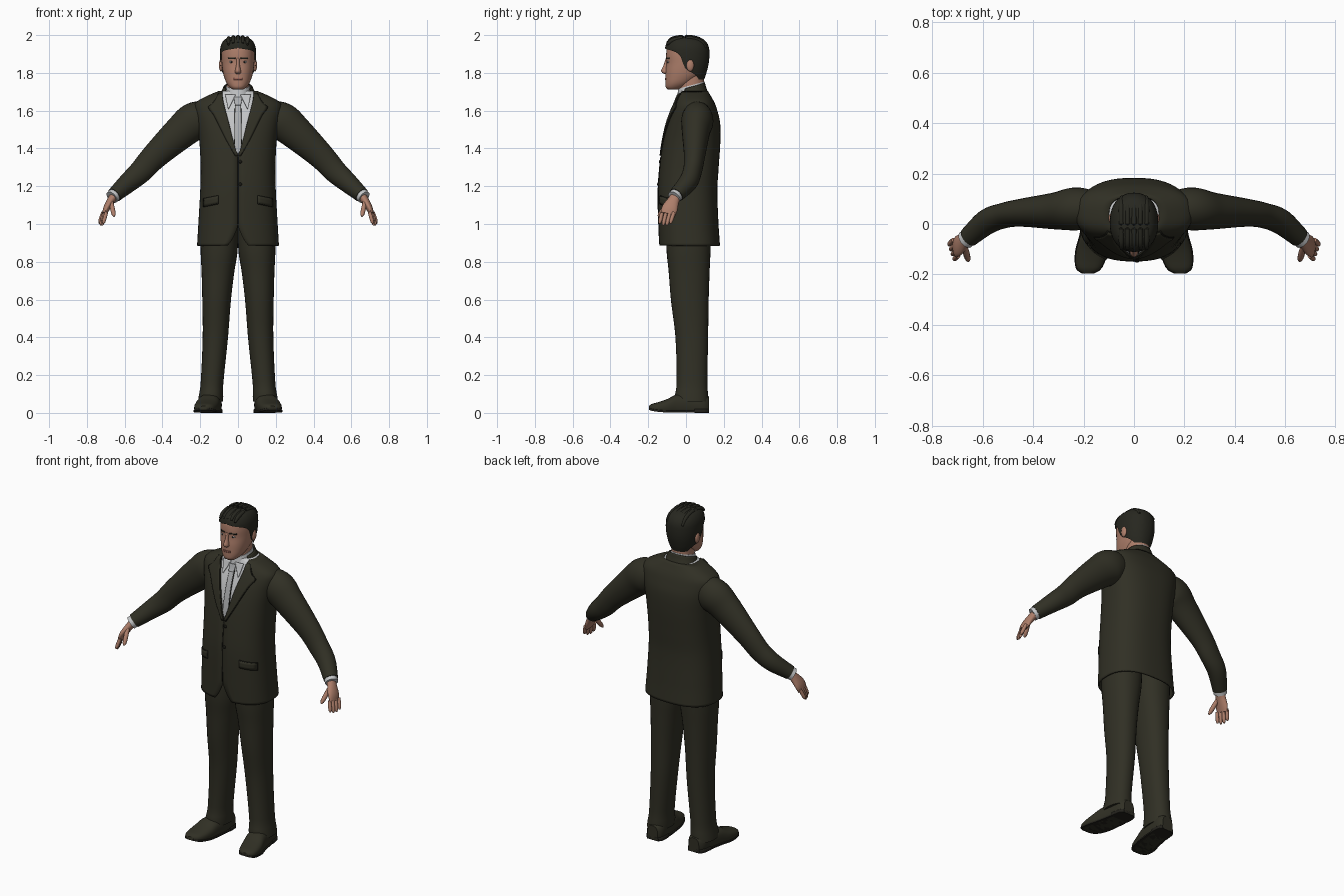
import bpy, bmesh
from math import sin, cos, asin, pi, copysign
from mathutils import Vector

if "Cube" in bpy.data.objects:
    bpy.data.objects.remove(bpy.data.objects["Cube"], do_unlink=True)

made = []


def material(name, *rgb):
    m = bpy.data.materials.new(name)
    m.use_nodes = True
    m.diffuse_color = (*rgb, 1)
    m.node_tree.nodes["Principled BSDF"].inputs["Base Color"].default_value = (*rgb, 1)
    return m


suit = material("dark olive cloth", .030, .029, .018)
seam = material("seam black", .010, .010, .007)
hair_mat = material("dark hair", .020, .020, .014)
skin = material("skin", .42, .21, .145)
lip = material("lips", .30, .12, .09)
white = material("shirt white", .56, .57, .58)
tie_mat = material("tie grey", .42, .43, .44)
eye_mat = material("eye white", .5, .47, .45)
iris_mat = material("iris", .03, .03, .03)
sole_mat = material("shoe sole", .016, .015, .011)


def curve(table, t):
    """Smooth interpolation of table rows (t, values...)."""
    last = len(table) - 1
    t = min(max(t, table[0][0]), table[-1][0])
    i = max(k for k in range(last) if table[k][0] <= t)
    p, q = table[i], table[i + 1]
    h = q[0] - p[0]
    f = (t - p[0]) / h

    def slope(k, c):
        a, b = table[max(k - 1, 0)], table[min(k + 1, last)]
        return (b[c] - a[c]) / (b[0] - a[0])
    g = f * f * (3 - 2 * f)
    return [p[c] + (q[c] - p[c]) * g + h * f * (1 - f) * ((1 - f) * slope(i, c) - f * slope(i + 1, c))
            for c in range(1, len(p))]


def steps(a, b, n):
    return [a + (b - a) * i / n for i in range(n + 1)]


def power(v, e):
    return copysign(abs(v) ** (2 / e), v)


def build(name, rings, mat, closed=True, caps=True, side=1, thick=0):
    """Skin a list of rings; side=-1 mirrors the part."""
    if side < 0:
        rings = [[Vector((-p.x, p.y, p.z)) for p in reversed(r)] for r in rings]
    bm = bmesh.new()
    grid = [[bm.verts.new(p) for p in r] for r in rings]
    n = len(rings[0])
    for a, b in zip(grid, grid[1:]):
        for j in range(n if closed else n - 1):
            k = (j + 1) % n
            bm.faces.new((a[j], a[k], b[k], b[j]))
    if caps:
        bm.faces.new(grid[-1])
        if caps != "top":
            bm.faces.new(grid[0][::-1])
            bmesh.ops.recalc_face_normals(bm, faces=bm.faces)
    return finish(name, bm, mat, thick)


def finish(name, bm, mat, thick=0):
    mesh = bpy.data.meshes.new(name)
    bm.to_mesh(mesh)
    bm.free()
    mesh.materials.append(mat)
    ob = bpy.data.objects.new(name, mesh)
    bpy.context.collection.objects.link(ob)
    if thick:
        mod = ob.modifiers.new("thickness", "SOLIDIFY")
        mod.thickness, mod.offset = thick, -1
    made.append(ob)
    return ob


def levels(table, rows, cols, e=2.2, start=None, tilt=0):
    """Level rings from rows (z, centre x, half width, front y, back y)."""
    rings = []
    for z in steps(table[0][0], table[-1][0], rows):
        xc, w, yf, yb = curve(table, z)
        t0 = start(z, w) if start else 0
        ts = steps(t0, 2 * pi - t0, cols)
        rings.append([Vector((xc + w * power(sin(t), e), (yf + yb) / 2 - (yb - yf) / 2 * power(cos(t), e),
                              z - tilt * cos(t))) for t in (ts if start else ts[:-1])])
    return rings


def tube(name, table, mat, side=1, rows=20, cols=20, e=2):
    """Tube along a path with rows (t, x, y, z, y radius, other radius)."""
    rings = []
    for t in steps(table[0][0], table[-1][0], rows):
        x, y, z, ry, rn = curve(table, t)
        a, b = curve(table, t - .05), curve(table, t + .05)
        d = (Vector(b[:3]) - Vector(a[:3])).normalized()
        u = (Vector((0, 1, 0)) - d * d.y).normalized()
        v = d.cross(u)
        rings.append([Vector((x, y, z)) + u * ry * power(cos(k), e) + v * rn * power(sin(k), e)
                      for k in steps(0, 2 * pi, cols)[:-1]])
    return build(name, rings, mat, side=side)


def plate(name, table, e, left, right, z0, z1, off, mat, side=1, rows=14, cols=6, slant=0):
    """Thin plate lying on the front of a body of level rings."""
    rings = []
    for z in steps(z0, z1, rows):
        ring = []
        for x in steps(left(z), right(z), cols):
            zz = z - slant * (x - left(z))
            xc, w, yf, yb = curve(table, zz)
            k = min(1, abs(x - xc) / w)
            ring.append(Vector((x, (yf + yb) / 2 - (yb - yf) / 2 * (1 - k ** e) ** (1 / e) - off, zz)))
        rings.append(ring)
    return build(name, rings, mat, closed=False, caps=False, side=side, thick=.004)


def ball(name, at, size, mat):
    bm = bmesh.new()
    bmesh.ops.create_uvsphere(bm, u_segments=16, v_segments=10, radius=1)
    bmesh.ops.scale(bm, vec=size, verts=bm.verts)
    bmesh.ops.translate(bm, vec=at, verts=bm.verts)
    return finish(name, bm, mat)


# Jacket, open along the front with a V neck and a cutaway hem
E = 2.5
body = [(.885, 0, .217, -.143, .18), (1.0, 0, .21, -.146, .172), (1.18, 0, .2, -.148, .166),
        (1.3, 0, .198, -.14, .173), (1.44, 0, .205, -.122, .182), (1.54, 0, .22, -.1, .18),
        (1.61, 0, .232, -.075, .163), (1.645, 0, .222, -.06, .15), (1.68, 0, .16, -.05, .13),
        (1.705, 0, .1, -.042, .115)]
gap = [(.885, .055), (.92, .03), (.98, .004), (1.02, 0), (1.36, 0), (1.4, .014), (1.55, .052), (1.66, .08), (1.705, .085)]


def opening(z):
    return max(0, curve(gap, z)[0])


build("jacket", levels(body, 60, 56, E, lambda z, w: asin(min(1, opening(z) / w) ** (E / 2))),
      suit, closed=False, caps=False, thick=.008)
collar = [(1.68, 0, .1, -.045, .115), (1.705, 0, .086, -.04, .106), (1.728, 0, .076, -.035, .1)]
build("jacket_collar", levels(collar, 6, 40, 2.2, lambda z, w: 1.0, .02), suit,
      closed=False, caps=False, thick=.006)

# Shirt, collar and tie
chest = [(z, x, w - .012, yf + .012, yb - .012) for z, x, w, yf, yb in body if z > 1.25]
build("shirt", levels(chest, 24, 40, E), white)
build("shirt_collar", levels([(1.67, 0, .072, -.05, .105), (1.705, 0, .066, -.045, .1), (1.735, 0, .062, -.042, .098)],
                             6, 32, 2.2, tilt=.02), white)
plate("tie_edge", chest, E, lambda z: -.043 + .016 * z, lambda z: .043 - .016 * z, 1.365, 1.64, .003, seam)
plate("tie", chest, E, lambda z: -.04 + .016 * z, lambda z: .04 - .016 * z, 1.365, 1.64, .007, tie_mat)
plate("tie_knot", chest, E, lambda z: -.016 - .15 * (z - 1.63), lambda z: .016 + .15 * (z - 1.63),
      1.63, 1.672, .013, tie_mat)

# Lapels, collar wings and pocket flaps on both sides
lapel = [(1.36, .012), (1.45, .062), (1.58, .128), (1.62, .155), (1.64, .13), (1.695, .1)]
for s, word in ((1, "left"), (-1, "right")):
    plate(word + "_lapel_seam", body, E, opening, lambda z: curve(lapel, z)[0] + .004, 1.36, 1.69, .003, seam, s, 24)
    plate(word + "_lapel", body, E, opening, lambda z: curve(lapel, z)[0], 1.362, 1.69, .007, suit, s, 24)
    plate(word + "_collar_wing", chest, E, lambda z: .012 + .5 * (1.685 - z), lambda z: .068 - .2 * (1.685 - z),
          1.61, 1.685, .012, white, s)
    plate(word + "_pocket_seam", body, E, lambda z: .105, lambda z: .186, 1.105, 1.152, .003, seam, s, 3, slant=.2)
    plate(word + "_pocket_flap", body, E, lambda z: .107, lambda z: .184, 1.109, 1.148, .007, suit, s, 3, slant=.2)
for i, z in enumerate((1.33, 1.21)):
    ball(f"button_{i + 1}", (.012, curve(body, z)[2] - .001, z), (.009, .005, .009), seam)
plate("front_seam", body, E, lambda z: -.0015, lambda z: .0015, 1.0, 1.355, .002, seam, cols=1)

# Trousers, shoes, sleeves and hands
leg = [(.06, .146, .066, -.058, .118), (.09, .143, .065, -.06, .118), (.14, .139, .06, -.05, .113),
       (.4, .12, .067, -.056, .117), (.6, .113, .076, -.08, .12), (.75, .106, .087, -.092, .125),
       (.86, .1, .098, -.103, .13), (1.05, .099, .1, -.105, .135)]
shoe = [(-.197, .182, .02, .016, .036), (-.182, .18, .044, .011, .047), (-.15, .175, .057, .006, .056),
        (-.1, .166, .063, .002, .073), (-.05, .155, .06, .002, .097), (.03, .143, .056, .002, .1),
        (.1, .138, .05, .002, .1), (.122, .137, .034, .002, .085)]


def shoe_part(name, y0, y1, section, e, mat, s):
    rings = []
    for y in steps(y0, y1, 24):
        xc, w, low, high = curve(shoe, y)
        w, low, high = section(w, low, high)
        mid, half = low + .4 * (high - low), .6 * (high - low)
        rings.append([Vector((xc + w * power(cos(t), e), y, max(low, mid + half * power(sin(t), e))))
                      for t in steps(0, 2 * pi, 24)[:-1]])
    build(name, rings, mat, side=s)


arm = [(0, .15, .06, 1.56, .07, .085), (1, .228, .06, 1.545, .085, .1), (2, .305, .052, 1.485, .074, .09),
       (3, .44, .045, 1.36, .056, .07), (4, .513, .034, 1.28, .05, .062), (5, .58, .01, 1.22, .05, .053),
       (6, .655, -.052, 1.153, .04, .04)]
palm = [(0, .65, -.05, 1.155, .028, .024), (1, .672, -.066, 1.125, .031, .021),
        (2, .695, -.085, 1.085, .042, .018), (3, .708, -.095, 1.052, .039, .012)]


def finger(name, a, b, r, s):
    a, b = Vector(a), Vector(b)
    tube(name, [(t, *a.lerp(b, t), r * k, r * k) for t, k in ((0, .9), (.5, 1), (.85, .85), (1, .35))],
         skin, s, 8, 10)


for s, word in ((1, "left"), (-1, "right")):
    build(word + "_trouser_leg", levels(leg, 36, 32), suit, side=s)
    shoe_part(word + "_shoe", -.197, .122, lambda w, l, h: (w, l, h), 2.6, suit, s)
    shoe_part(word + "_sole", -.197, .122, lambda w, l, h: (w + .003, l, l + .012), 5, sole_mat, s)
    shoe_part(word + "_heel", .045, .122, lambda w, l, h: (w + .004, 0, .024), 5, sole_mat, s)
    tube(word + "_sleeve", arm, suit, s, 40, 28)
    tube(word + "_cuff", [(0, .64, -.04, 1.166, .036, .036), (1, .668, -.063, 1.141, .037, .036)], white, s, 3)
    tube(word + "_palm", palm, skin, s, 12)
    for i, k in enumerate((-1.5, -.5, .5, 1.5)):
        finger(f"{word}_finger_{i + 1}", (.706 + .006 * k, -.095 + .021 * k, 1.062),
               (.724 + .007 * k, -.112 + .019 * k, .987 + .01 * abs(k)), .0105, s)
    finger(word + "_thumb", (.672, -.088, 1.118), (.656, -.147, 1.04), .013, s)

# Neck and head
build("neck", levels([(1.64, 0, .06, -.035, .095), (1.8, 0, .06, -.04, .095)], 4, 28), skin)
face = [(1.712, 0, .028, -.095, -.04), (1.722, 0, .042, -.106, -.01), (1.745, 0, .06, -.109, .03),
        (1.78, 0, .074, -.109, .075), (1.81, 0, .081, -.108, .098), (1.85, 0, .086, -.104, .112),
        (1.9, 0, .088, -.105, .117), (1.94, 0, .084, -.097, .112), (1.968, 0, .062, -.07, .085)]
build("head", levels(face, 36, 36), skin)
build("nose", levels([(1.794, 0, .01, -.114, -.08), (1.803, 0, .017, -.129, -.08), (1.815, 0, .015, -.131, -.08),
                      (1.84, 0, .01, -.119, -.08), (1.878, 0, .009, -.107, -.08)], 12, 16, 2), skin)
plate("mouth", face, 2.2, lambda z: -.024, lambda z: .024, 1.763, 1.773, .003, lip, rows=3)
for s, word in ((1, "left"), (-1, "right")):
    ball(word + "_eye", (.034 * s, -.094, 1.858), (.014, .006, .006), eye_mat)
    ball(word + "_iris", (.034 * s, -.098, 1.858), (.005, .004, .005), iris_mat)
    plate(word + "_eyebrow", face, 2.2, lambda z: .015, lambda z: .054, 1.874, 1.881, .003, hair_mat, s, 3)
    ball(word + "_ear", (.09 * s, .022, 1.84), (.011, .02, .032), skin)

# Hair shell with a hairline, plus combed locks on top
shell = [(1.765, 0, .07, -.09, .096), (1.8, 0, .084, -.105, .108), (1.85, 0, .093, -.11, .12),
         (1.9, 0, .096, -.112, .124), (1.94, 0, .092, -.109, .12), (1.97, 0, .077, -.096, .102),
         (1.986, 0, .055, -.075, .076), (1.993, 0, .028, -.045, .045)]
hairline = [(1.765, 2.3), (1.79, 2.0), (1.815, 1.6), (1.85, 1.42), (1.895, 1.25), (1.918, .85), (1.932, 0), (1.993, 0)]
build("hair", levels(shell, 44, 40, 2.2, lambda z, w: max(0, curve(hairline, z)[0])), hair_mat,
      closed=False, caps="top")
for i, x in enumerate((-.05, -.025, 0, .025, .05)):
    drop = 3 * x * x
    tube(f"hair_lock_{i + 1}", [(0, x, -.1, 1.958 - drop, .006, .006), (1, x, -.07, 1.98 - drop, .012, .011),
                                (2, x, 0, 1.99 - drop, .012, .01), (3, x, .07, 1.977 - drop, .012, .011),
                                (4, x, .108, 1.94 - drop, .006, .006)], hair_mat, rows=16, cols=10)

# Smooth shading with sharp edges kept
for ob in bpy.context.selected_objects:
    ob.select_set(False)
for ob in made:
    ob.select_set(True)
bpy.context.view_layer.objects.active = made[0]
bpy.ops.object.shade_smooth_by_angle(angle=.8)
